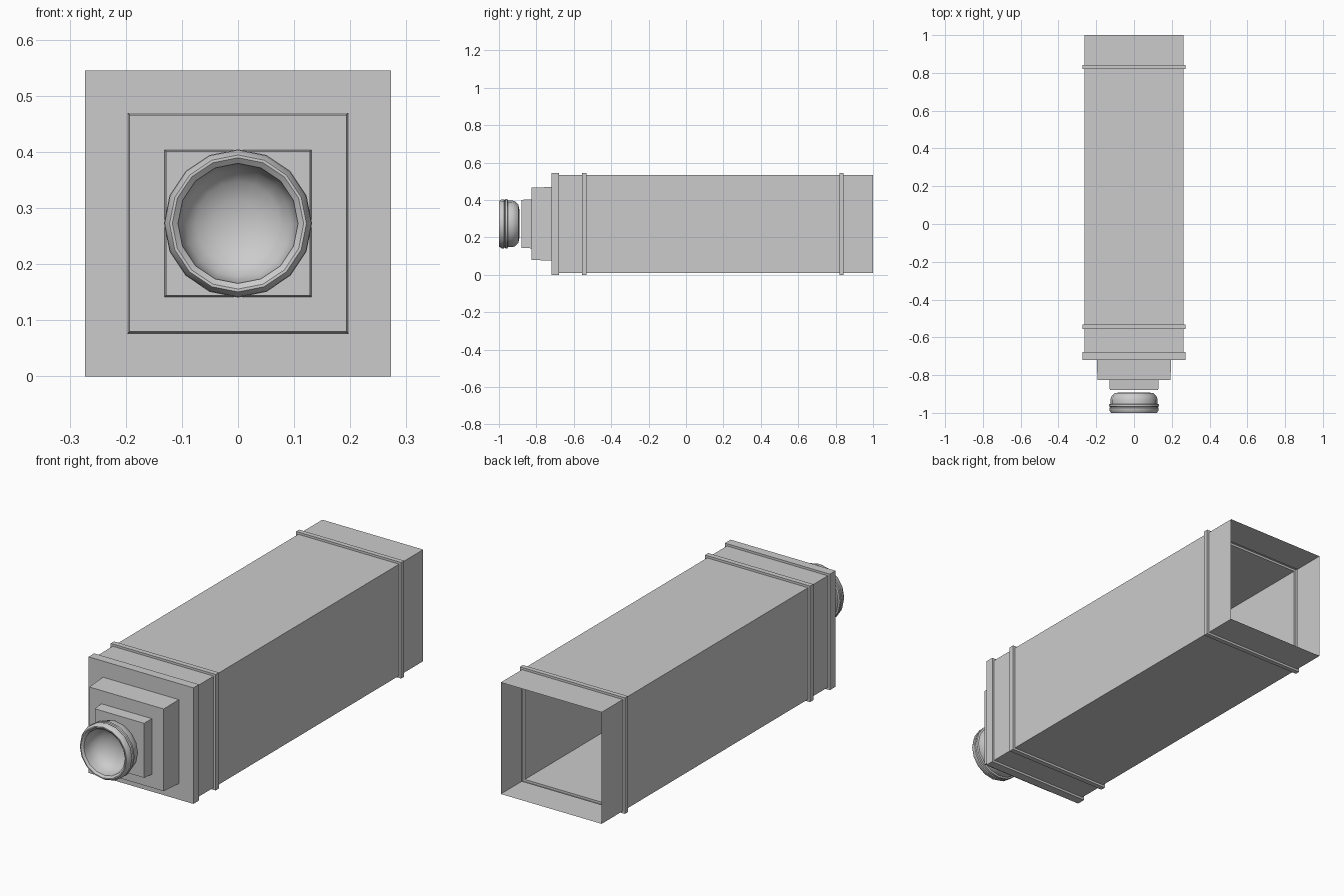
import bpy, bmesh, math
from mathutils import Vector

if "Cube" in bpy.data.objects:
    bpy.data.objects.remove(bpy.data.objects["Cube"])

CZ = 0.2725  # height of the long axis


def sweep(name, profile, sides, start=0.0, scale=1.0, smooth=None):
    """Turn (radius, y) points around the long axis; radius 0 closes an end."""
    bm = bmesh.new()
    rings = []
    for r, y in profile:
        if r == 0:
            rings.append([bm.verts.new((0, y, CZ))] * sides)
            continue
        ring = []
        for i in range(sides):
            a = start + 2 * math.pi * i / sides
            ring.append(bm.verts.new((r * scale * math.sin(a), y, CZ + r * scale * math.cos(a))))
        rings.append(ring)
    for p, q in zip(rings, rings[1:]):
        for i in range(sides):
            j = (i + 1) % sides
            bm.faces.new(list(dict.fromkeys((p[i], p[j], q[j], q[i]))))
    bmesh.ops.recalc_face_normals(bm, faces=bm.faces)
    mesh = bpy.data.meshes.new(name)
    bm.to_mesh(mesh)
    bm.free()
    ob = bpy.data.objects.new(name, mesh)
    bpy.context.collection.objects.link(ob)
    if smooth:
        bpy.context.view_layer.objects.active = ob
        ob.select_set(True)
        bpy.ops.object.shade_smooth_by_angle(angle=math.radians(smooth))
        ob.select_set(False)
    return ob


# Open square tube: a single skin with raised bands and a stepped, closed front
W, B = 0.262, 0.2725
tube = [(W, 1.0)]
for back, front in ((0.843, 0.821), (-0.531, -0.555)):
    tube += [(W, back), (B, back), (B, front), (W, front)]
tube += [(W, -0.678), (B, -0.678), (B, -0.72),
         (0.197, -0.72), (0.193, -0.827),
         (0.131, -0.827), (0.128, -0.879), (0, -0.879)]
sweep("square_housing", tube, 4, math.pi / 4, math.sqrt(2))

# Round end cup with grooved rim, floating just ahead of the housing
cup = [(0, -0.891), (0.075, -0.891), (0.103, -0.896), (0.119, -0.912),
       (0.125, -0.93), (0.125, -0.952), (0.132, -0.955), (0.132, -0.965),
       (0.125, -0.968), (0.131, -0.973), (0.131, -0.985), (0.122, -1.0),
       (0.117, -1.0), (0.107, -0.992), (0.104, -0.965), (0.095, -0.94),
       (0.075, -0.92), (0.042, -0.906), (0, -0.9)]
sweep("front_cup", cup, 16, smooth=35)
